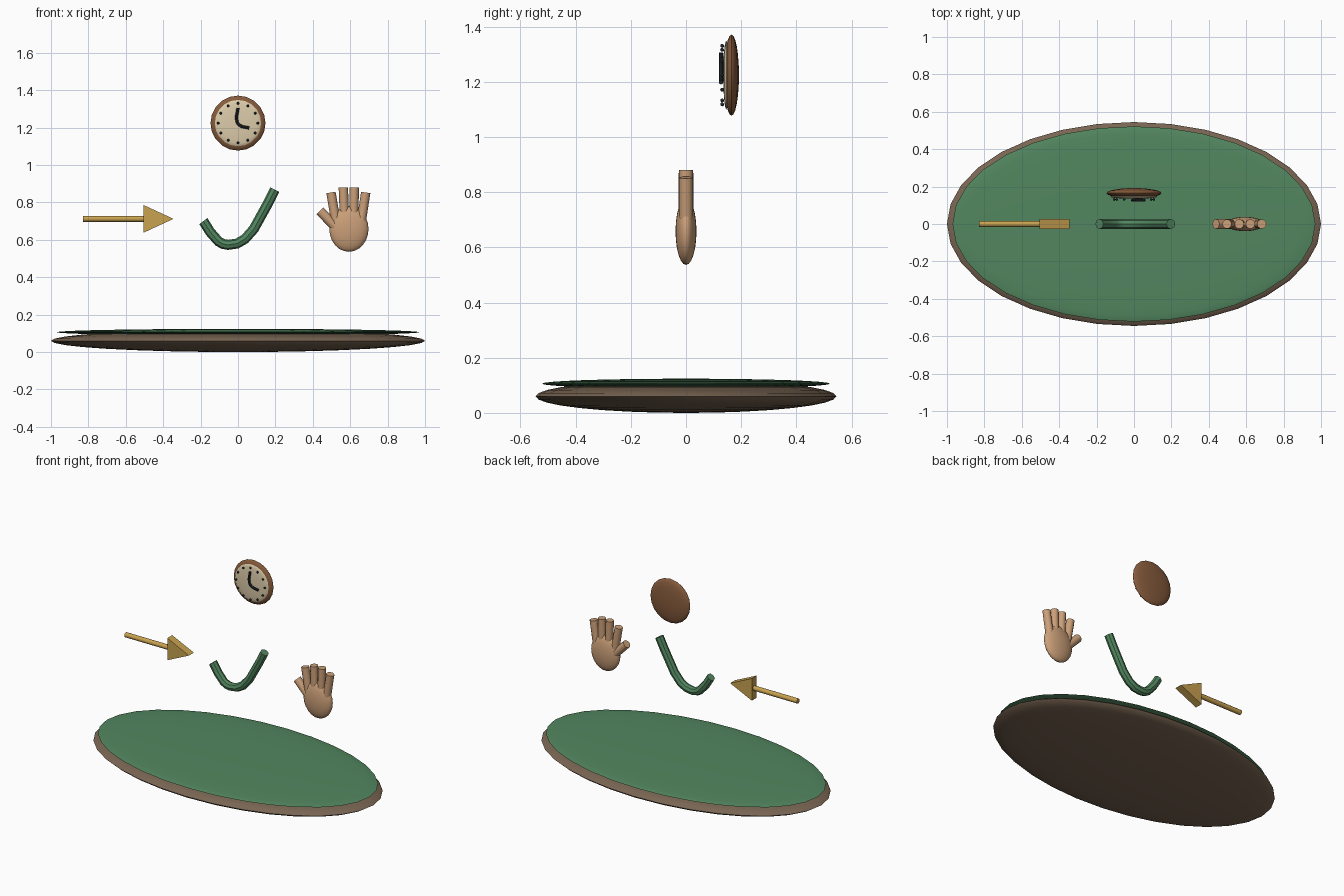
import bpy, math
from mathutils import Vector

if "Cube" in bpy.data.objects:
    bpy.data.objects.remove(bpy.data.objects["Cube"])


def mat(name, r, g, b):
    m = bpy.data.materials.new(name)
    m.diffuse_color = (r, g, b, 1)
    m.use_nodes = True
    m.node_tree.nodes["Principled BSDF"].inputs["Base Color"].default_value = m.diffuse_color
    return m


wood = mat("dark_wood", .19, .13, .085)
felt = mat("felt_green", .085, .24, .115)
gold = mat("gold", .58, .36, .08)
skin = mat("skin", .60, .35, .19)
clock_wood = mat("clock_wood", .24, .105, .045)
cream = mat("cream", .72, .60, .40)
ink = mat("ink", .02, .025, .03)


def finish(name, m, smooth=True):
    o = bpy.context.object
    o.name = name
    o.data.materials.append(m)
    bpy.ops.object.transform_apply(location=False, rotation=True, scale=True)
    if smooth:
        bpy.ops.object.shade_smooth_by_angle(angle=math.radians(40))
    return o


def ellipsoid(name, loc, size, m, seg=32, rings=16, facing_front=False):
    # size is in local axes; facing_front turns the poles toward -y
    rot = (math.pi / 2, 0, 0) if facing_front else (0, 0, 0)
    bpy.ops.mesh.primitive_uv_sphere_add(segments=seg, ring_count=rings, radius=1,
                                         location=loc, rotation=rot)
    bpy.context.object.scale = size
    return finish(name, m)


def rod(name, a, b, r, m, verts=12):
    a, b = Vector(a), Vector(b)
    d = b - a
    bpy.ops.mesh.primitive_cylinder_add(vertices=verts, radius=r, depth=d.length,
                                        location=(a + b) / 2,
                                        rotation=d.to_track_quat('Z', 'Y').to_euler())
    return finish(name, m)


def tube(name, pts, y, r, m, res=1):
    c = bpy.data.curves.new(name, 'CURVE')
    c.dimensions = '3D'
    c.bevel_depth, c.bevel_resolution = r, 2
    c.use_fill_caps = True
    c.resolution_u = res
    s = c.splines.new('BEZIER')
    s.bezier_points.add(len(pts) - 1)
    for p, (x, z) in zip(s.bezier_points, pts):
        p.co = (x, y, z)
        p.handle_left_type = p.handle_right_type = 'AUTO'
    o = bpy.data.objects.new(name, c)
    bpy.context.collection.objects.link(o)
    bpy.ops.object.select_all(action='DESELECT')
    o.select_set(True)
    bpy.context.view_layer.objects.active = o
    bpy.ops.object.convert(target='MESH')
    return finish(name, m)


# Oval table top and its felt
ellipsoid("table_base", (0, 0, .06), (1, .545, .06), wood)
ellipsoid("felt_top", (0, 0, .106), (.97, .522, .018), felt)

# Arrow: round shaft with a flat triangular head
rod("arrow_shaft", (-.83, 0, .712), (-.49, 0, .712), .016, gold)
tri = [(-.505, .638), (-.345, .712), (-.505, .786)]
verts = [(x, y, z) for y in (-.026, .026) for x, z in tri]
me = bpy.data.meshes.new("arrow_head")
me.from_pydata(verts, [], [(0, 1, 2), (5, 4, 3), (0, 3, 4, 1), (1, 4, 5, 2), (2, 5, 3, 0)])
me.materials.append(gold)
bpy.context.collection.objects.link(bpy.data.objects.new("arrow_head", me))

# Check mark
tube("check_mark", [(-.185, .700), (-.105, .592), (-.053, .573), (.037, .604),
                    (.12, .722), (.197, .868)], 0, .027, felt, 2)

# Raised hand
ellipsoid("palm", (.593, 0, .658), (.105, .038, .122), skin, 24, 12)
fingers = [(.522, .497, .853), (.570, .563, .880), (.618, .622, .880), (.660, .683, .853)]
for i, (x0, x1, z1) in enumerate(fingers):
    rod(f"finger_{i + 1}", (x0, 0, .705), (x1, 0, z1), .025, skin)
rod("thumb", (.525, 0, .665), (.438, 0, .755), .026, skin)

# Clock
cz = 1.224
ellipsoid("clock_case", (0, .165, cz), (.147, .147, .027), clock_wood, 20, 12, True)
ellipsoid("clock_face", (0, .146, cz), (.124, .124, .011), cream, 20, 12, True)
for i in range(12):
    a = i * math.pi / 6
    ellipsoid(f"hour_dot_{i + 1}", (.106 * math.sin(a), .131, cz + .106 * math.cos(a)),
              (.007, .007, .007), ink, 8, 6)
tube("clock_hands", [(0, 1.305), (-.006, 1.235), (.008, 1.213), (.06, 1.198)],
     .127, .008, ink, 4)
